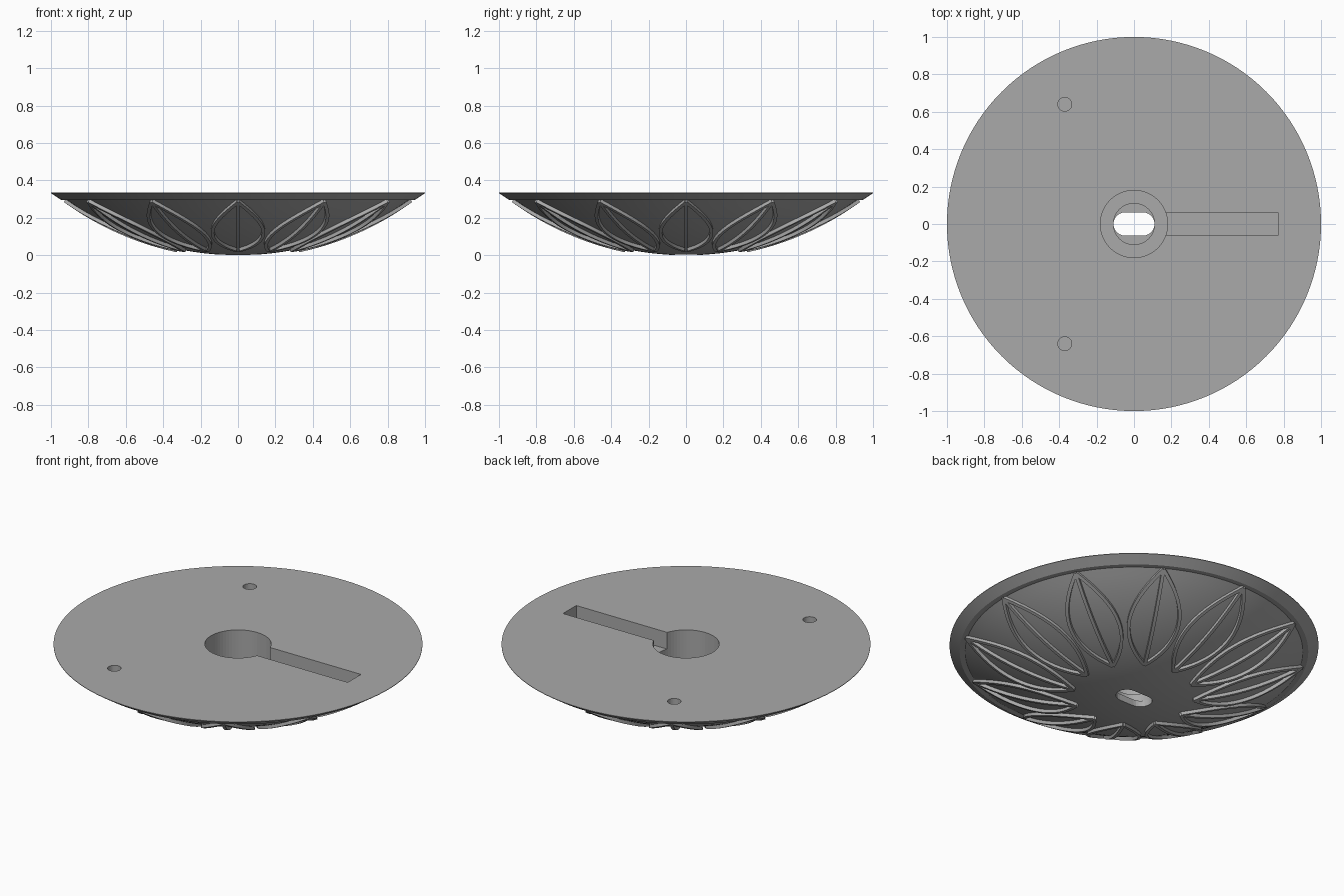
import bpy, bmesh, math
from mathutils import Vector, Matrix

if "Cube" in bpy.data.objects:
    bpy.data.objects.remove(bpy.data.objects["Cube"])

R = 1.566          # radius of the spherical underside
TOP = 0.335

grey = bpy.data.materials.new("grey")
grey.diffuse_color = (0.4, 0.4, 0.4, 1)
grey.use_nodes = True
grey.node_tree.nodes["Principled BSDF"].inputs["Base Color"].default_value = grey.diffuse_color


def bowl_z(r):
    return R - math.sqrt(R * R - r * r)


def make(name, bm, smooth=True):
    bmesh.ops.recalc_face_normals(bm, faces=bm.faces)
    me = bpy.data.meshes.new(name)
    bm.to_mesh(me)
    bm.free()
    me.materials.append(grey)
    ob = bpy.data.objects.new(name, me)
    bpy.context.collection.objects.link(ob)
    return ob


def prism(name, outline, z0, z1):
    """Upright prism from a flat outline, used as a cutter."""
    bm = bmesh.new()
    f = bm.faces.new([bm.verts.new((x, y, z0)) for x, y in outline])
    up = bmesh.ops.extrude_face_region(bm, geom=[f])["geom"]
    bmesh.ops.translate(bm, vec=(0, 0, z1 - z0),
                        verts=[v for v in up if isinstance(v, bmesh.types.BMVert)])
    ob = make(name, bm)
    ob.hide_render = True
    ob.hide_set(True)
    return ob


def circle(cx, cy, r, n=48):
    return [(cx + r * math.cos(2 * math.pi * i / n),
             cy + r * math.sin(2 * math.pi * i / n)) for i in range(n)]


def stadium(half_len, half_w, n=12):
    pts = []
    for side, start in ((1, -90), (-1, 90)):
        for i in range(n + 1):
            a = math.radians(start + 180 * i / n)
            pts.append((side * (half_len - half_w) + half_w * math.cos(a),
                        half_w * math.sin(a)))
    return pts


# dish body: spherical underside, ledge, sloped rim, flat top
profile = [(0, 0)] + [(0.915 * i / 20, bowl_z(0.915 * i / 20)) for i in range(1, 21)]
profile += [(0.945, 0.295), (1.0, TOP - 0.003), (1.0, TOP), (0, TOP)]
bm = bmesh.new()
vs = [bm.verts.new((r, 0, z)) for r, z in profile]
es = [bm.edges.new(p) for p in zip(vs, vs[1:])]
bmesh.ops.spin(bm, geom=vs + es, cent=(0, 0, 0), axis=(0, 0, 1),
               angle=2 * math.pi, steps=128)
bmesh.ops.remove_doubles(bm, verts=bm.verts, dist=1e-5)
bmesh.ops.dissolve_faces(bm, faces=[f for f in bm.faces
                                    if f.calc_center_median().z > TOP - 1e-4])
body = make("dish_body", bm)

# pockets, cable channel, through slot and screw holes
cutters = [
    prism("pocket_cutter", circle(0, 0, 0.18, 64), 0.09, 0.5),
    prism("counterbore_cutter", circle(0, 0, 0.11), 0.04, 0.51),
    prism("slot_cutter", stadium(0.11, 0.0625), -0.1, 0.52),
    prism("channel_cutter", [(0.05, -0.0625), (0.77, -0.0625),
                             (0.77, 0.0625), (0.05, 0.0625)], 0.235, 0.53),
    prism("hole_cutter_back", circle(-0.37, 0.64, 0.037, 32), 0.25, 0.5),
    prism("hole_cutter_front", circle(-0.37, -0.64, 0.037, 32), 0.25, 0.5),
]
for c in cutters:
    m = body.modifiers.new(c.name, "BOOLEAN")
    m.operation, m.solver, m.object = "DIFFERENCE", "EXACT", c


def on_bowl(u, v, h):
    p = Vector((u, v, bowl_z(math.hypot(u, v))))
    return p + (p - Vector((0, 0, R))).normalized() * h


def rib(bm, path, rot, width=0.018, height=0.018):
    """Rectangular strip laid along a (u, v) path on the underside."""
    rings = []
    for i, (u, v) in enumerate(path):
        a, b = path[max(i - 1, 0)], path[min(i + 1, len(path) - 1)]
        n = Vector((a[1] - b[1], b[0] - a[0])).normalized() * width / 2
        rings.append([bm.verts.new(rot @ on_bowl(u + s * n.x, v + s * n.y, h))
                      for s, h in ((-1, -0.006), (1, -0.006), (1, height), (-1, height))])
    for p, q in zip(rings, rings[1:]):
        for k in range(4):
            bm.faces.new((p[k], p[(k + 1) % 4], q[(k + 1) % 4], q[k]))
    bm.faces.new(rings[0])
    bm.faces.new(rings[-1])


# twelve petals: two curved edges and a middle vein each
U0, U1, HALF, N = 0.33, 0.915, 0.135, 20
steps = [i / N for i in range(N + 1)]
petals = []
for k in range(12):
    rot = Matrix.Rotation(math.radians(30 * k), 3, "Z")
    bm = bmesh.new()
    for s in (-1, 0, 1):
        rib(bm, [(U0 + (U1 - U0) * t, s * HALF * 4 * t * (1 - t)) for t in steps], rot)
    petals.append(make(f"petal_{k + 1}", bm))

# smooth shading with sharp edges kept
bpy.ops.object.select_all(action="DESELECT")
for ob in [body] + petals:
    ob.select_set(True)
bpy.context.view_layer.objects.active = body
bpy.ops.object.shade_smooth_by_angle(angle=math.radians(30))
